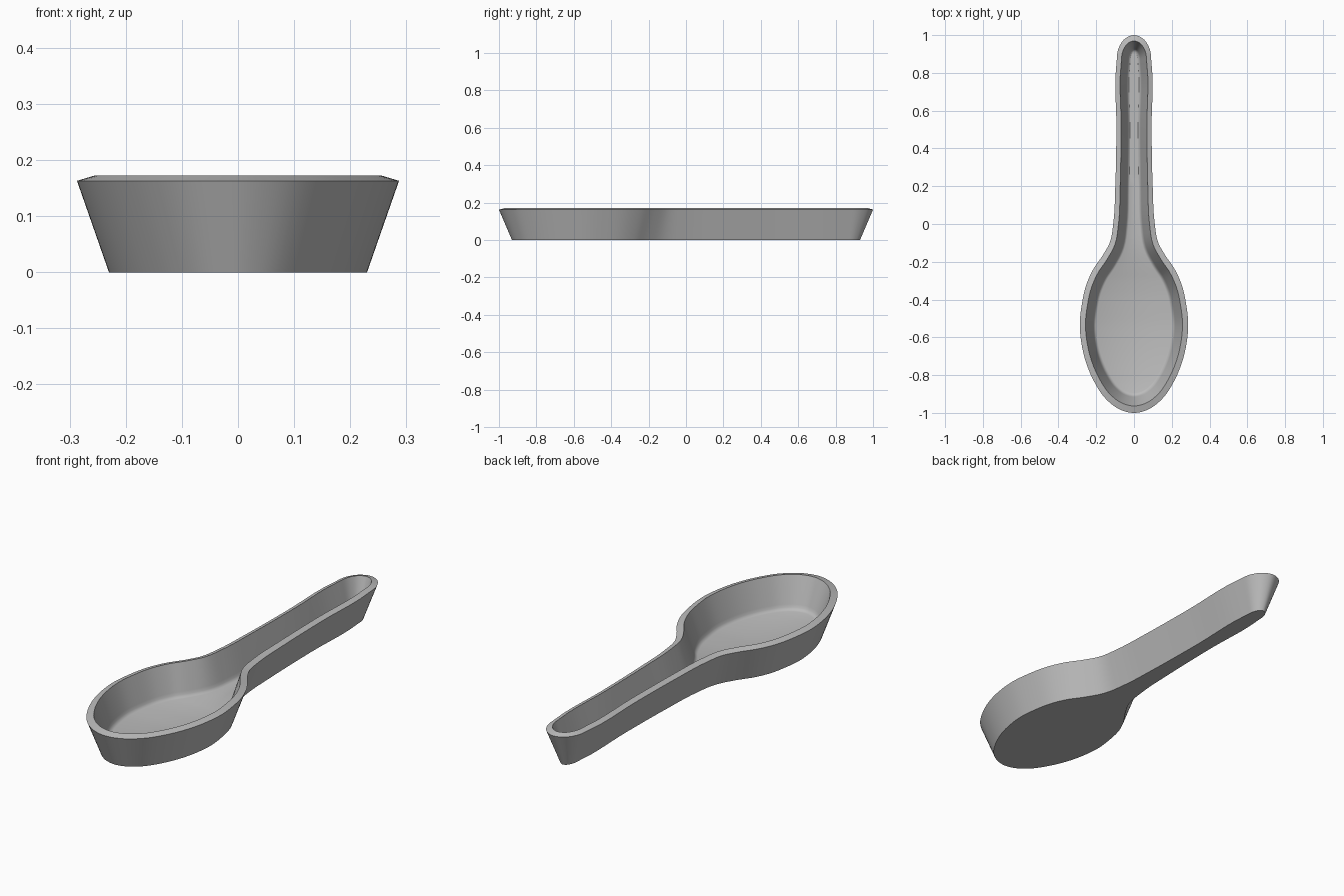
import bpy, bmesh, math
from mathutils import Vector

cube = bpy.data.objects.get("Cube")
if cube:
    bpy.data.objects.remove(cube, do_unlink=True)

# One plain material
grey = bpy.data.materials.new("plain grey")
grey.use_nodes = True
colour = (0.5, 0.5, 0.5, 1)
grey.diffuse_color = colour
grey.node_tree.nodes["Principled BSDF"].inputs["Base Color"].default_value = colour

# Half outline of the rim, from bowl tip to handle tip
HALF = [(0, -1), (.075, -.982), (.15, -.925), (.208, -.84), (.255, -.73),
        (.28, -.62), (.287, -.53), (.277, -.43), (.252, -.32), (.213, -.235),
        (.165, -.165), (.127, -.095), (.11, 0), (.099, .2), (.093, .5),
        (.093, .85), (.08, .935), (.047, .982), (0, 1)]
STEPS = 5
TIP_Y, TIP_W = .85, .093
Y_STRETCH = 1.22      # walls lean a little more along the length


def spline(pts):
    """Smooth curve through the points, symmetric at both ends."""
    p = [Vector(q) for q in pts]
    p = [Vector((-p[1].x, p[1].y))] + p + [Vector((-p[-2].x, p[-2].y))]
    out = []
    for a, b, c, d in zip(p, p[1:], p[2:], p[3:]):
        # chord-aware tangents avoid overshoot where spacing changes
        l0, l1, l2 = (b - a).length, (c - b).length, (d - c).length
        t1 = ((b - a) / l0 * l1 + (c - b) / l1 * l0) / (l0 + l1) * l1
        t2 = ((c - b) / l1 * l2 + (d - c) / l2 * l1) / (l1 + l2) * l1
        for k in range(STEPS):
            t = k / STEPS
            out.append(b * (2*t**3 - 3*t**2 + 1) + t1 * (t**3 - 2*t**2 + t)
                       + c * (3*t**2 - 2*t**3) + t2 * (t**3 - t**2))
    return out + [p[-2]]


half = spline(HALF)
m = len(half)


def inset(i, amount, inner):
    """Move an outline point inwards; the inside walls are steeper in the handle."""
    p = half[i]
    if inner:
        s = min(max((p.y + .3) / .6, 0), 1)
        amount *= 1 - .16 * s
    if p.y >= TIP_Y:
        return Vector((p.x * (TIP_W - amount) / TIP_W,
                       TIP_Y + (p.y - TIP_Y) * (1 - amount * Y_STRETCH / (1 - TIP_Y))))
    if i == 0:
        return Vector((0, p.y + amount * Y_STRETCH))
    t = (half[i + 1] - half[i - 1]).normalized()
    return Vector((p.x - t.y * amount, p.y + t.x * amount * Y_STRETCH))


# Wall section: inset, height, belongs to the inside
SECTION = [(.057, 0, False), (0, .163, False), (.03, .172, True),
           (.069, .05, True), (.073, .037, True), (.079, .029, True), (.087, .025, True)]

bm = bmesh.new()
rings = []
for amount, z, inner in SECTION:
    pts = [inset(i, amount, inner) for i in range(m)]
    pts += [Vector((-q.x, q.y)) for q in pts[m - 2:0:-1]]
    rings.append([bm.verts.new((q.x, q.y, z)) for q in pts])

n = len(rings[0])
for a, b in zip(rings, rings[1:]):
    for i in range(n):
        j = (i + 1) % n
        bm.faces.new((a[i], a[j], b[j], b[i]))

# Underside and inside floor, as strips from side to side
for ring in (rings[0], rings[-1]):
    bm.faces.new((ring[0], ring[1], ring[n - 1]))
    for i in range(1, m - 2):
        bm.faces.new((ring[i], ring[i + 1], ring[n - i - 1], ring[n - i]))
    bm.faces.new((ring[m - 2], ring[m - 1], ring[m]))
bmesh.ops.recalc_face_normals(bm, faces=bm.faces[:])

mesh = bpy.data.meshes.new("spoon_dish")
bm.to_mesh(mesh)
bm.free()
mesh.materials.append(grey)
dish = bpy.data.objects.new("spoon_dish", mesh)
bpy.context.collection.objects.link(dish)

# Smooth walls with crisp rim and base edges
bpy.ops.object.select_all(action='DESELECT')
dish.select_set(True)
bpy.context.view_layer.objects.active = dish
bpy.ops.object.shade_smooth_by_angle(angle=math.radians(30))
